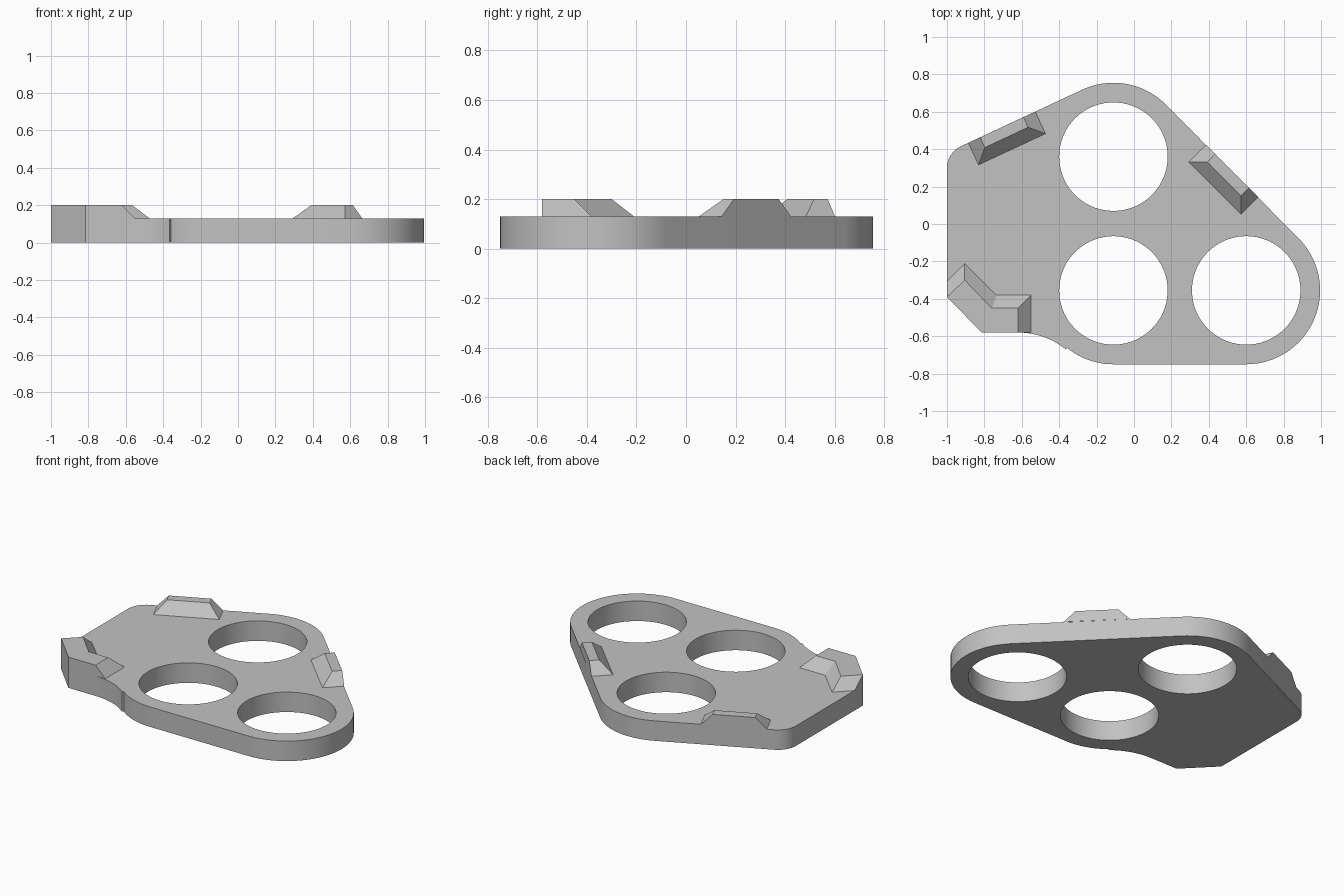
import bpy
import bmesh
from math import cos, sin, radians
from mathutils import Vector

cube = bpy.data.objects.get("Cube")
if cube:
    bpy.data.objects.remove(cube, do_unlink=True)

THICK = 0.13      # plate thickness
TOP = 0.2         # height of the locating tabs
OUTER = 0.395     # rounded lobe radius
HOLE = 0.29       # hole radius
BACK, CORNER, SIDE = (-0.11, 0.36), (-0.11, -0.355), (0.6, -0.355)

grey = bpy.data.materials.new("plain grey")
grey.use_nodes = True
colour = (0.54, 0.54, 0.54, 1)
grey.diffuse_color = colour
grey.node_tree.nodes["Principled BSDF"].inputs["Base Color"].default_value = colour


def finish(bm, name):
    mesh = bpy.data.meshes.new(name)
    bm.to_mesh(mesh)
    bm.free()
    mesh.materials.append(grey)
    obj = bpy.data.objects.new(name, mesh)
    bpy.context.collection.objects.link(obj)
    return obj


def arc(centre, radius, start, end, steps):
    angles = [radians(start + (end - start) * i / steps) for i in range(steps + 1)]
    return [(centre[0] + radius * cos(a), centre[1] + radius * sin(a)) for a in angles]


# Plate outline, counter-clockwise, with three round holes
outline = (
    arc(SIDE, OUTER, -90, 45, 32)
    + arc(BACK, OUTER, 45, 115, 18)
    + arc((-0.87, 0.298), 0.13, 115, 180, 14)
    + [(-1, -0.39), (-0.815, -0.58)]
    + arc((-0.62, -0.985), 0.405, 90, 51, 12)
    + arc(CORNER, OUTER, 231, 270, 12)
)
loops = [outline] + [arc(c, HOLE, 0, 360, 72)[:-1] for c in (BACK, CORNER, SIDE)]

bm = bmesh.new()
for loop in loops:
    verts = [bm.verts.new((x, y, 0)) for x, y in loop]
    for a, b in zip(verts, verts[1:] + verts[:1]):
        bm.edges.new((a, b))
bmesh.ops.triangle_fill(bm, edges=bm.edges[:], use_beauty=True, normal=(0, 0, 1))
extruded = bmesh.ops.extrude_face_region(bm, geom=bm.faces[:], use_keep_orig=True)
raised = [v for v in extruded["geom"] if isinstance(v, bmesh.types.BMVert)]
bmesh.ops.translate(bm, verts=raised, vec=(0, 0, THICK))
bmesh.ops.recalc_face_normals(bm, faces=bm.faces[:])
plate = finish(bm, "plate")
bpy.ops.object.select_all(action="DESELECT")
plate.select_set(True)
bpy.context.view_layer.objects.active = plate
bpy.ops.object.shade_smooth_by_angle(angle=radians(30))


def tab(name, base, top):
    """Sloped tab between two counter-clockwise rings of equal count."""
    bm = bmesh.new()
    low = [bm.verts.new((x, y, THICK)) for x, y in base]
    high = [bm.verts.new((x, y, TOP)) for x, y in top]
    n = len(low)
    for i in range(n):
        j = (i + 1) % n
        bm.faces.new((low[i], low[j], high[j], high[i]))
    bm.faces.new(high)
    bmesh.ops.remove_doubles(bm, verts=bm.verts[:], dist=0.0005)
    return finish(bm, name)


def edge_tab(name, start, angle, length=0.395, depth=0.13, slope=0.07):
    """Straight tab whose upright face is flush with the plate edge."""
    along = Vector((cos(radians(angle)), sin(radians(angle))))
    inward = Vector((-along.y, along.x))
    origin = Vector(start)

    def ring(inset):
        spots = ((inset, 0), (length - inset, 0),
                 (length - inset, depth - inset), (inset, depth - inset))
        return [origin + along * u + inward * v for u, v in spots]

    return tab(name, ring(0), ring(slope))


# Two straight tabs, following the plate edges
edge_tab("back_right_tab", (-0.528, 0.601), 205)
edge_tab("left_tab", (0.664, 0.144), 135)

# Bent tab wrapping the chamfered front corner
tab("front_corner_tab",
    [(-1, -0.39), (-0.815, -0.58), (-0.55, -0.58), (-0.55, -0.38),
     (-0.735, -0.38), (-0.905, -0.21), (-1, -0.305)],
    [(-1, -0.39), (-0.815, -0.58), (-0.62, -0.58), (-0.62, -0.45),
     (-0.76, -0.45), (-0.905, -0.3), (-1, -0.39)])
